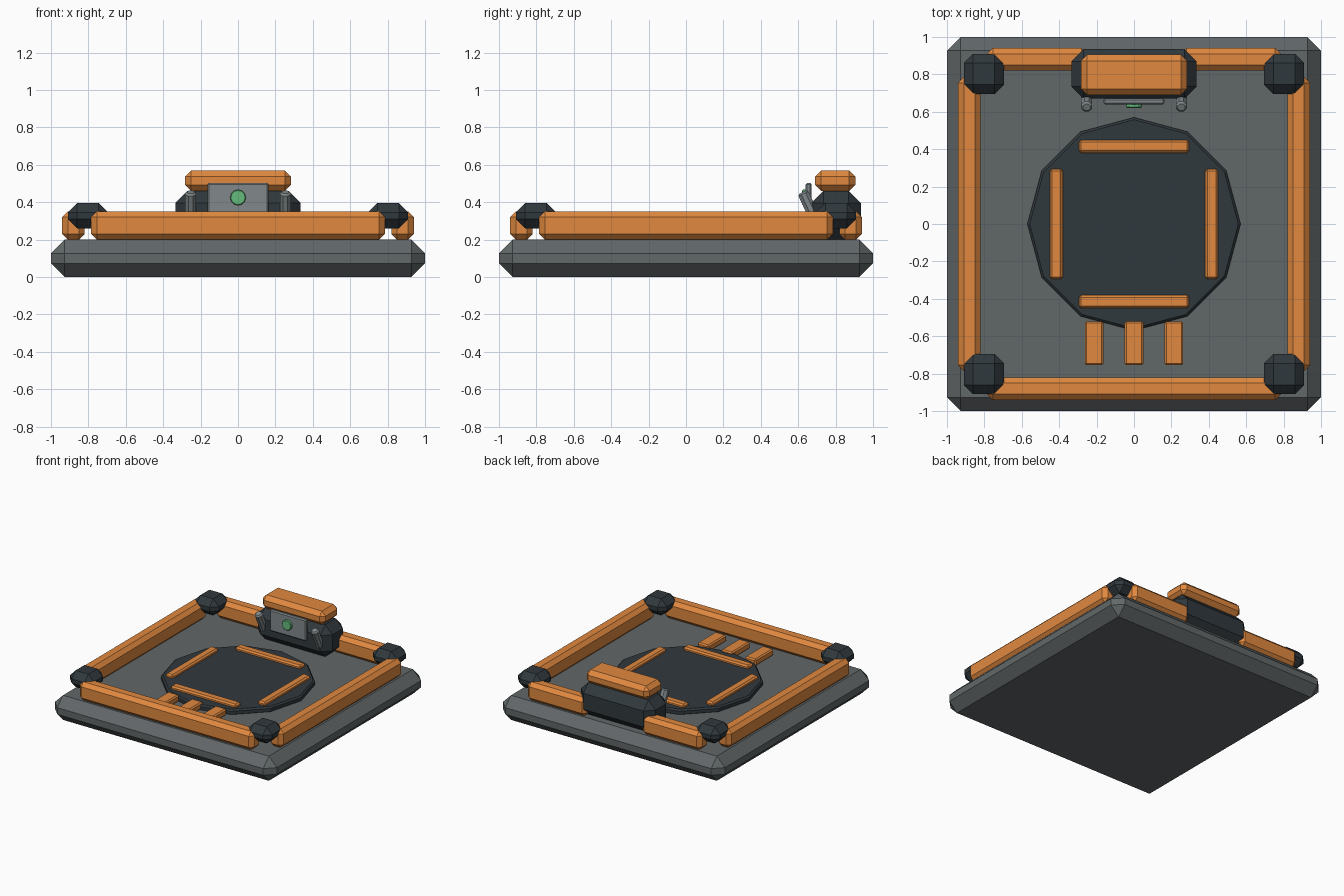
import bpy, bmesh, math
from mathutils import Matrix

if "Cube" in bpy.data.objects:
    bpy.data.objects.remove(bpy.data.objects["Cube"])


def material(name, rgb):
    m = bpy.data.materials.new(name)
    m.diffuse_color = (*rgb, 1)
    m.use_nodes = True
    m.node_tree.nodes["Principled BSDF"].inputs["Base Color"].default_value = m.diffuse_color
    return m


GREY = material("slate_grey", (0.12, 0.135, 0.14))
DARK = material("dark_grey", (0.03, 0.04, 0.047))
ORANGE = material("orange", (0.75, 0.25, 0.05))
STEEL = material("steel", (0.22, 0.25, 0.26))
GREEN = material("green", (0.13, 0.5, 0.2))


def finish(name, bm, mat, bevel):
    if bevel:
        bmesh.ops.bevel(bm, geom=bm.edges[:], offset=bevel, segments=1,
                        affect='EDGES', clamp_overlap=True)
    me = bpy.data.meshes.new(name)
    bm.to_mesh(me)
    bm.free()
    me.materials.append(mat)
    ob = bpy.data.objects.new(name, me)
    bpy.context.collection.objects.link(ob)
    return ob


def box(name, x, y, z, mat, bevel):
    """Chamfered box from (min, max) ranges."""
    bm = bmesh.new()
    size = [b - a for a, b in (x, y, z)]
    mid = [(a + b) / 2 for a, b in (x, y, z)]
    bmesh.ops.create_cube(bm, size=1, matrix=Matrix.Translation(mid) @ Matrix.Diagonal((*size, 1)))
    return finish(name, bm, mat, bevel)


def cylinder(name, loc, r1, r2, depth, sides, mat, tilt=0.0, turn=0.0, bevel=0.0):
    bm = bmesh.new()
    m = Matrix.Translation(loc) @ Matrix.Rotation(tilt, 4, 'X') @ Matrix.Rotation(turn, 4, 'Z')
    bmesh.ops.create_cone(bm, cap_ends=True, segments=sides, radius1=r1, radius2=r2,
                          depth=depth, matrix=m)
    if bevel:
        # chamfer only the rims
        rims = [e for e in bm.edges if any(len(f.verts) > 4 for f in e.link_faces)]
        bmesh.ops.bevel(bm, geom=rims, offset=bevel, segments=1, affect='EDGES')
    return finish(name, bm, mat, 0)


# Base slab
box("base_slab", (-1, 1), (-1, 1), (0, 0.2), GREY, 0.073)

# Perimeter rails; the rear one is split by the console
Z = (0.2, 0.35)
box("front_rail", (-0.785, 0.785), (-0.94, -0.82), Z, ORANGE, 0.03)
for side, s in (("left", -1), ("right", 1)):
    box(side + "_rail", sorted((s * 0.82, s * 0.94)), (-0.785, 0.785), Z, ORANGE, 0.03)
    box(side + "_rear_rail", sorted((s * 0.25, s * 0.785)), (0.82, 0.94), Z, ORANGE, 0.03)
    # Corner caps
    for end, t in (("front", -1), ("rear", 1)):
        box(f"{end}_{side}_corner_cap", sorted((s * 0.695, s * 0.91)),
            sorted((t * 0.695, t * 0.91)), (0.26, 0.395), DARK, 0.05)

# Round pad with four marker strips
cylinder("round_pad", (0, 0, 0.215), 0.57, 0.57, 0.05, 12, DARK, bevel=0.012)
for i in range(4):
    strip = box(f"pad_strip_{i + 1}", (-0.295, 0.295), (0.38, 0.45), (0.22, 0.265), ORANGE, 0.012)
    strip.data.transform(Matrix.Rotation(i * math.pi / 2, 4, 'Z'))

# Entry tabs at the front
for i, x in enumerate((-0.213, 0, 0.213)):
    box(f"entry_tab_{i + 1}", (x - 0.05, x + 0.05), (-0.755, -0.52), (0.2, 0.255), ORANGE, 0.01)

# Rear console with cap, panel, button and levers
box("console", (-0.335, 0.335), (0.67, 0.935), (0.2, 0.46), DARK, 0.065)
box("console_cap", (-0.283, 0.283), (0.69, 0.905), (0.46, 0.57), ORANGE, 0.033)
box("control_panel", (-0.163, 0.163), (0.64, 0.672), (0.33, 0.503), STEEL, 0.008)
cylinder("button", (0, 0.634, 0.425), 0.042, 0.042, 0.025, 12, GREEN, tilt=math.pi / 2, bevel=0.004)
for side, s in (("left", -1), ("right", 1)):
    cylinder(side + "_lever", (s * 0.253, 0.66, 0.377), 0.032, 0.032, 0.17, 8, STEEL,
             tilt=math.radians(25), turn=math.pi / 8, bevel=0.01)
